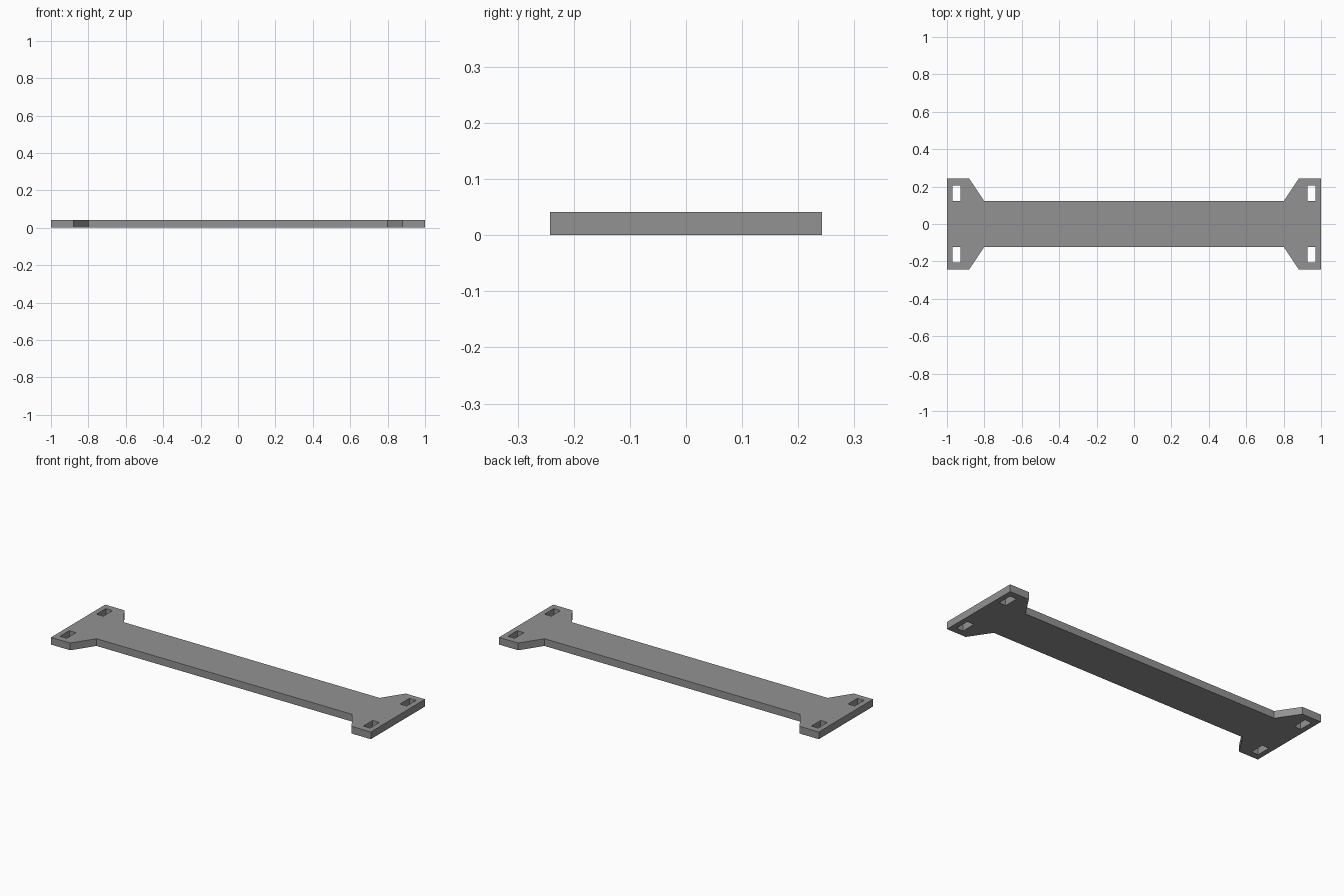
import bpy, bmesh

if "Cube" in bpy.data.objects:
    bpy.data.objects.remove(bpy.data.objects["Cube"])

THICK = 0.041

# Outline: one quarter mirrored into the full profile
quarter = [(1.0, 0.242), (0.88, 0.242), (0.80, 0.122)]
right = quarter[::-1] + [(x, -y) for x, y in quarter]
outline = right + [(-x, y) for x, y in reversed(right)]

# Rectangular slots, one near each corner
loops = [outline]
for sx in (-1, 1):
    for sy in (-1, 1):
        loops.append([(sx * x, sy * y) for x, y in
                      ((0.928, 0.122), (0.97, 0.122), (0.97, 0.205), (0.928, 0.205))])

# Fill the profile around the slots, then extrude to thickness
bm = bmesh.new()
edges = []
for loop in loops:
    verts = [bm.verts.new((x, y, 0)) for x, y in loop]
    edges += [bm.edges.new((v, verts[i - 1])) for i, v in enumerate(verts)]
bmesh.ops.triangle_fill(bm, edges=edges, use_beauty=True)
ext = bmesh.ops.extrude_face_region(bm, geom=bm.faces[:], use_keep_orig=True)
top = [g for g in ext["geom"] if isinstance(g, bmesh.types.BMVert)]
bmesh.ops.translate(bm, verts=top, vec=(0, 0, THICK))
bmesh.ops.recalc_face_normals(bm, faces=bm.faces[:])

mesh = bpy.data.meshes.new("slotted_plate")
bm.to_mesh(mesh)
bm.free()

# Plain grey material
grey = bpy.data.materials.new("grey")
grey.diffuse_color = (0.29, 0.29, 0.29, 1)
grey.use_nodes = True
grey.node_tree.nodes["Principled BSDF"].inputs["Base Color"].default_value = grey.diffuse_color
mesh.materials.append(grey)
plate = bpy.data.objects.new("slotted_plate", mesh)
bpy.context.collection.objects.link(plate)
